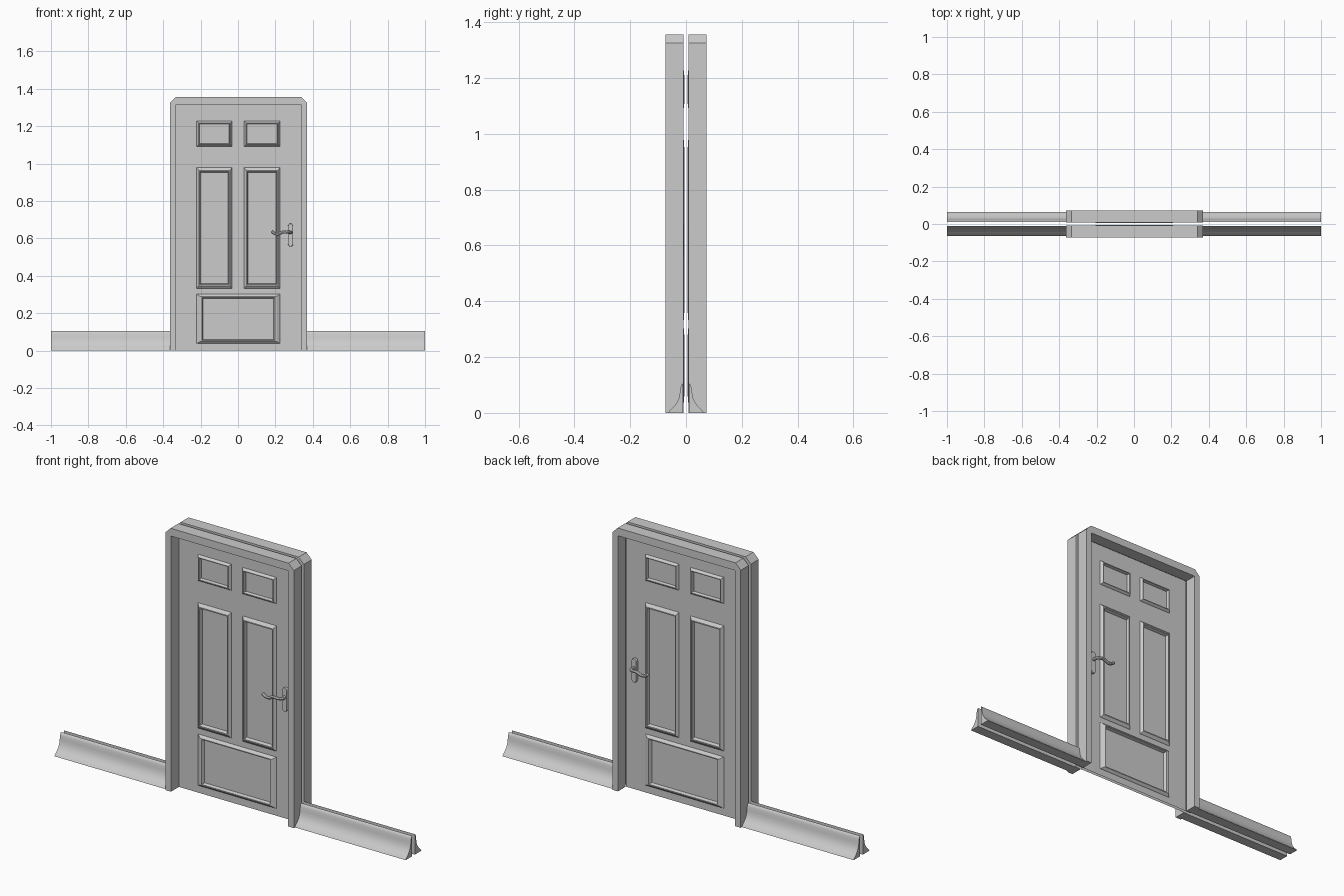
import bpy, bmesh, math
from mathutils import Vector

if "Cube" in bpy.data.objects:
    bpy.data.objects.remove(bpy.data.objects["Cube"])

CX = 0.003          # door centre line
SHEET = -0.008      # y of the front door skin


def make_object(name, bm, mirror=True, smooth=None):
    mesh = bpy.data.meshes.new(name)
    bm.to_mesh(mesh)
    bm.free()
    obj = bpy.data.objects.new(name, mesh)
    bpy.context.collection.objects.link(obj)
    finish(obj, mirror, smooth)
    return obj


def finish(obj, mirror=True, smooth=None):
    bpy.ops.object.select_all(action='DESELECT')
    obj.select_set(True)
    bpy.context.view_layer.objects.active = obj
    if smooth:
        bpy.ops.object.shade_smooth_by_angle(angle=math.radians(smooth))
    if mirror:
        # same part on the other side of the wall
        mod = obj.modifiers.new("both_sides", 'MIRROR')
        mod.use_axis = (False, True, False)
        mod.use_mirror_merge = False


def prism(name, points, offset, smooth=None):
    """Extrude a closed loop of 3D points along offset."""
    bm = bmesh.new()
    face = bm.faces.new([bm.verts.new(p) for p in points])
    res = bmesh.ops.extrude_face_region(bm, geom=[face], use_keep_orig=True)
    moved = [g for g in res['geom'] if isinstance(g, bmesh.types.BMVert)]
    bmesh.ops.translate(bm, verts=moved, vec=offset)
    bmesh.ops.recalc_face_normals(bm, faces=bm.faces[:])
    return make_object(name, bm, True, smooth)


# Door frame: U outline with clipped outer corners
outer, inner, top, head, clip = 0.366, 0.334, 1.356, 1.316, 0.03
right = [(inner, head), (inner, 0), (outer, 0), (outer, top - clip), (outer - clip, top)]
left = [(-x, z) for x, z in reversed(right)]
prism("door_frame", [(CX + x, -0.073, z) for x, z in right + left], (0, 0.064, 0))

# Door skin: flat sheet with openings filled by moulded panels
# x0, x1, z0, z1, moulding width in x and z
panels = [(-0.224, -0.035, 1.092, 1.227, 0.016, 0.016),
          (0.030, 0.222, 1.092, 1.227, 0.016, 0.016),
          (-0.224, -0.035, 0.332, 0.978, 0.021, 0.026),
          (0.030, 0.222, 0.332, 0.978, 0.021, 0.026),
          (-0.224, 0.222, 0.037, 0.302, 0.035, 0.022)]
# fraction of moulding width, height towards the viewer
moulding = [(0, 0), (0.08, 0.003), (0.55, 0.013), (0.78, 0.013), (1.0, -0.003)]

bm = bmesh.new()
xs = sorted({-inner, inner} | {v for p in panels for v in p[:2]})
zs = sorted({0, head} | {v for p in panels for v in p[2:4]})


def ring(x0, x1, z0, z1, y):
    return [bm.verts.new((CX + x, y, z)) for x, z in
            ((x0, z0), (x1, z0), (x1, z1), (x0, z1))]


for x0, x1 in zip(xs, xs[1:]):
    for z0, z1 in zip(zs, zs[1:]):
        mx, mz = (x0 + x1) / 2, (z0 + z1) / 2
        if not any(p[0] < mx < p[1] and p[2] < mz < p[3] for p in panels):
            bm.faces.new(ring(x0, x1, z0, z1, SHEET))
for x0, x1, z0, z1, wx, wz in panels:
    prev = None
    for f, h in moulding:
        cur = ring(x0 + wx * f, x1 - wx * f, z0 + wz * f, z1 - wz * f, SHEET - h)
        if prev:
            for i in range(4):
                j = (i + 1) % 4
                bm.faces.new((prev[i], prev[j], cur[j], cur[i]))
        prev = cur
    bm.faces.new(prev)
make_object("door_panelled_skin", bm)

# Skirting boards: cove profile left and right of the frame
cove = [(-0.011, 0), (-0.064, 0), (-0.060, 0.007), (-0.046, 0.020), (-0.034, 0.035),
        (-0.026, 0.052), (-0.022, 0.072), (-0.020, 0.090), (-0.016, 0.101), (-0.011, 0.105)]
for name, xa, xb in (("skirting_left", -1, CX - outer), ("skirting_right", CX + outer, 1)):
    prism(name, [(xa, y, z) for y, z in cove], (xb - xa, 0, 0), 35)

# Handle plate: tall plate with rounded ends
hx, hz, r, half = 0.281, 0.618, 0.0135, 0.048
plate = []
for k in range(14):
    a = math.pi * (k if k < 7 else k - 1) / 6
    plate.append((hx + r * math.cos(a), SHEET, hz + (half if k < 7 else -half) + r * math.sin(a)))
obj = prism("handle_plate", plate, (0, -0.016, 0))
bev = obj.modifiers.new("edge", 'BEVEL')
bev.width = 0.003
bev.segments = 2
bev.limit_method = 'ANGLE'
bev.angle_limit = math.radians(50)

# Handle lever: swept round bar, out of the plate then along the door
path = [(hx, -0.02, 0.632), (hx, -0.044, 0.632), (0.266, -0.056, 0.634),
        (0.240, -0.057, 0.634), (0.213, -0.057, 0.624), (0.193, -0.057, 0.628), (0.179, -0.057, 0.638)]
curve = bpy.data.curves.new("handle_lever", 'CURVE')
curve.dimensions = '3D'
curve.bevel_depth = 0.0085
curve.bevel_resolution = 2
curve.resolution_u = 4
curve.use_fill_caps = True
spline = curve.splines.new('BEZIER')
spline.bezier_points.add(len(path) - 1)
for bp, p in zip(spline.bezier_points, path):
    bp.co = Vector(p)
    bp.handle_left_type = bp.handle_right_type = 'AUTO'
lever = bpy.data.objects.new("handle_lever", curve)
bpy.context.collection.objects.link(lever)
bpy.ops.object.select_all(action='DESELECT')
lever.select_set(True)
bpy.context.view_layer.objects.active = lever
bpy.ops.object.convert(target='MESH')
finish(bpy.context.view_layer.objects.active, True, 40)
